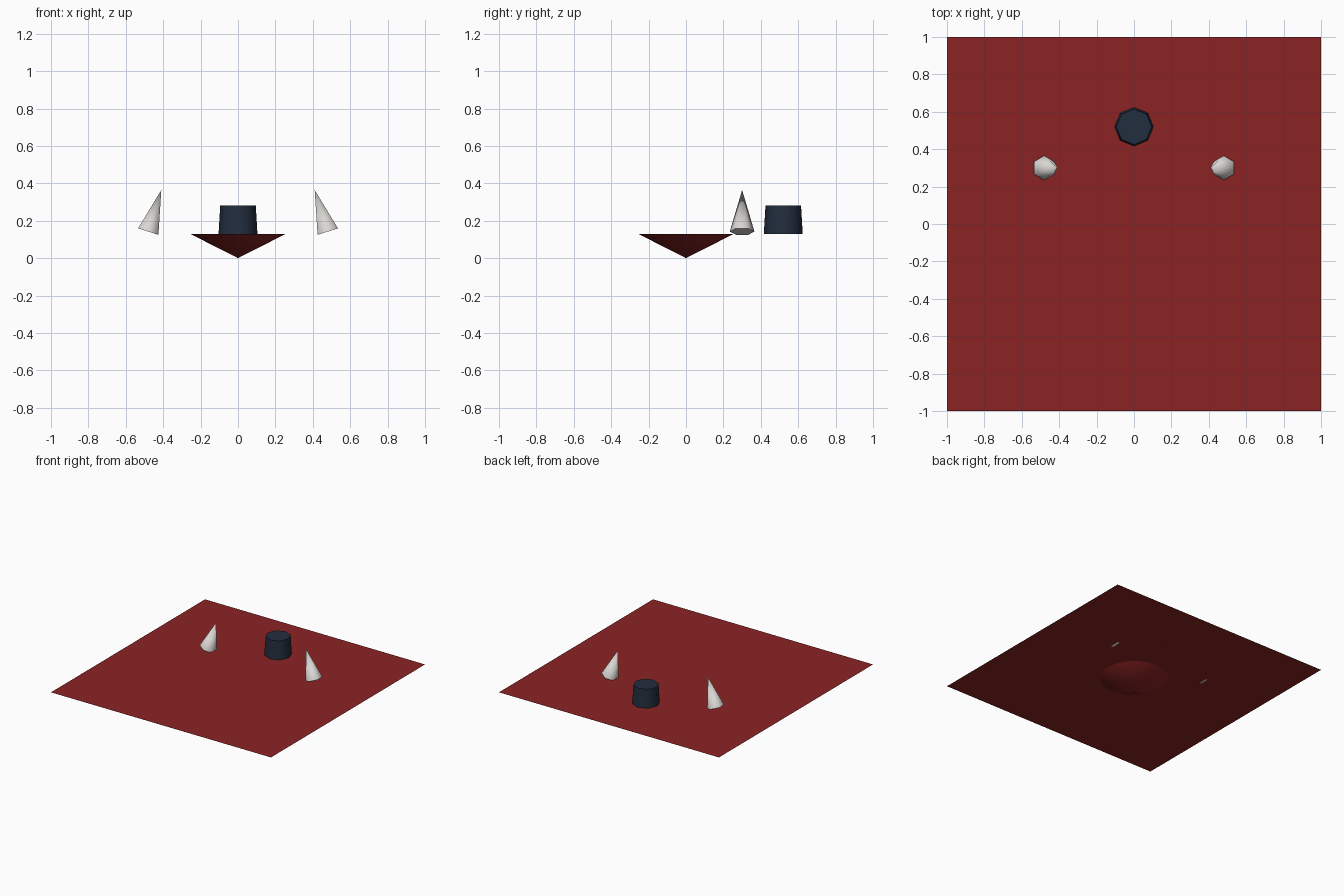
import bpy, math

if "Cube" in bpy.data.objects:
    bpy.data.objects.remove(bpy.data.objects["Cube"])

FLOOR = 0.13  # height of the flat sheet


def material(name, rgb):
    m = bpy.data.materials.new(name)
    m.diffuse_color = (*rgb, 1)
    m.use_nodes = True
    m.node_tree.nodes["Principled BSDF"].inputs["Base Color"].default_value = m.diffuse_color
    return m


red = material("deep_red", (0.26, 0.017, 0.017))
navy = material("dark_slate", (0.016, 0.027, 0.048))
ivory = material("pale_grey", (0.70, 0.68, 0.65))


def cone(name, mat, sides, r1, r2, depth, loc, rot=(0, 0, 0), cap='NGON'):
    bpy.ops.mesh.primitive_cone_add(vertices=sides, radius1=r1, radius2=r2, depth=depth,
                                    end_fill_type=cap, location=loc, rotation=rot)
    ob = bpy.context.object
    ob.name = name
    ob.data.materials.append(mat)
    bpy.ops.object.shade_smooth_by_angle(angle=math.radians(65))
    return ob


# Flat square sheet
bpy.ops.mesh.primitive_plane_add(size=2, location=(0, 0, FLOOR))
sheet = bpy.context.object
sheet.name = "sheet"
sheet.data.materials.append(red)

# Shallow pointed cone hanging below the sheet
cone("lower_cone", red, 32, 0.256, 0, FLOOR, (0, 0, FLOOR / 2), (math.pi, 0, 0), 'NOTHING')

# Eight-sided tapered stub
cone("stub", navy, 8, 0.104, 0.095, 0.152, (0, 0.52, FLOOR + 0.076))

# Pair of six-sided spikes leaning inward
tilt, length = 0.305, 0.233
for side, label in ((-1, "left"), (1, "right")):
    cone(label + "_spike", ivory, 6, 0.066, 0, length,
         (side * (0.48 - math.sin(tilt) * length / 2), 0.30,
          0.142 + math.cos(tilt) * length / 2), (0, -side * tilt, 0))
